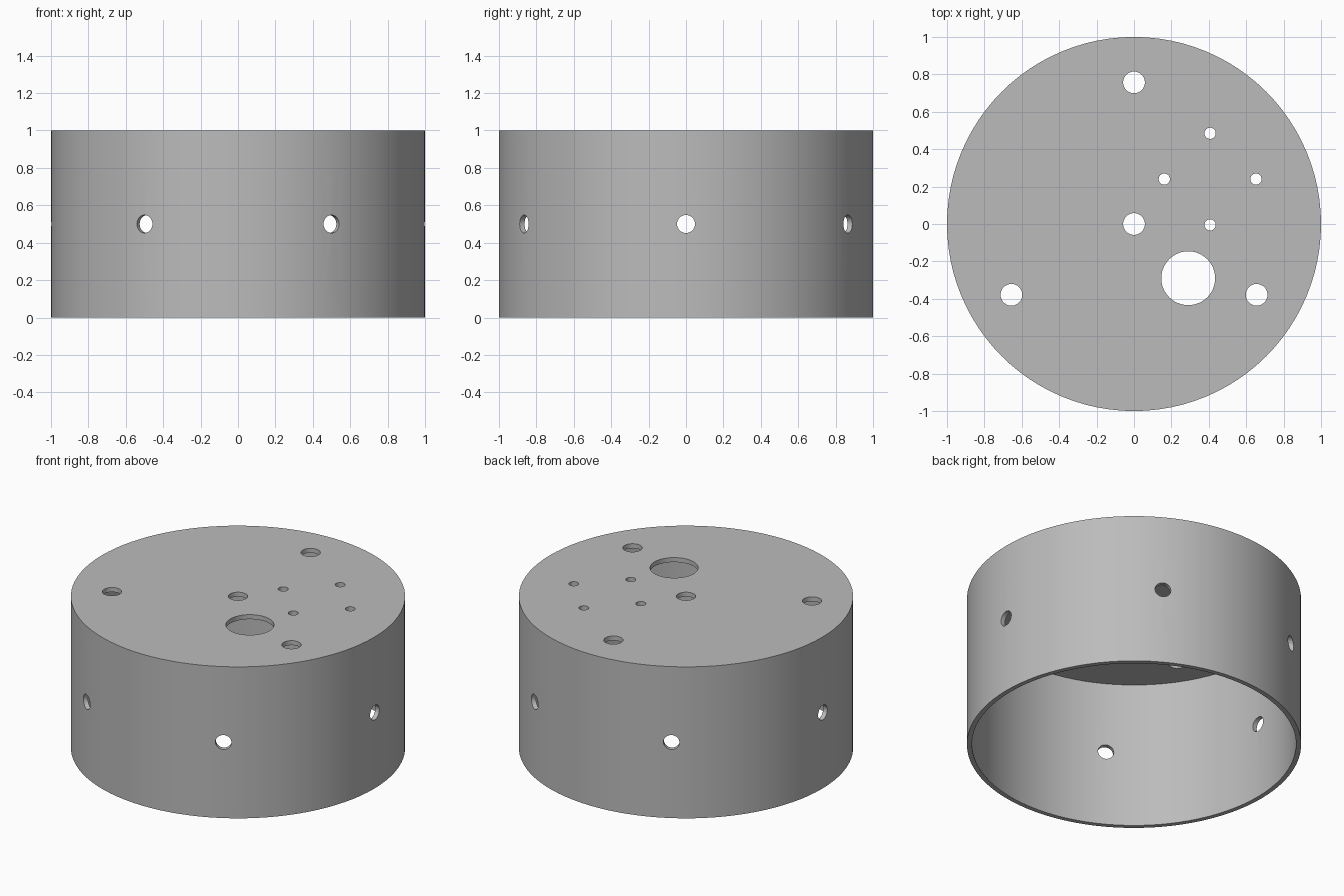
import bpy, bmesh, math
from mathutils import Matrix, Vector

cube = bpy.data.objects.get("Cube")
if cube:
    bpy.data.objects.remove(cube, do_unlink=True)

RADIUS, HEIGHT, WALL = 1.0, 1.0, 0.03
SEGMENTS = 96

grey = bpy.data.materials.new("plain grey")
grey.use_nodes = True
colour = (0.5, 0.5, 0.5, 1)
grey.diffuse_color = colour
grey.node_tree.nodes["Principled BSDF"].inputs["Base Color"].default_value = colour


def add_cylinder(bm, radius, depth, matrix, segments):
    bmesh.ops.create_cone(bm, cap_ends=True, segments=segments, radius1=radius,
                          radius2=radius, depth=depth, matrix=matrix)


def make_object(name, bm):
    mesh = bpy.data.meshes.new(name)
    bm.to_mesh(mesh)
    bm.free()
    obj = bpy.data.objects.new(name, mesh)
    bpy.context.collection.objects.link(obj)
    return obj


def cut(target, bm):
    """Subtract the cutter geometry from the target and discard the cutter."""
    cutter = make_object("cutter", bm)
    cutter.hide_render = True
    mod = target.modifiers.new("cut", "BOOLEAN")
    mod.operation, mod.solver, mod.object = "DIFFERENCE", "EXACT", cutter
    bpy.context.view_layer.objects.active = target
    bpy.ops.object.modifier_apply(modifier=mod.name)
    bpy.data.objects.remove(cutter, do_unlink=True)


# Round housing
bm = bmesh.new()
add_cylinder(bm, RADIUS, HEIGHT, Matrix.Translation((0, 0, HEIGHT / 2)), SEGMENTS)
housing = make_object("round_housing", bm)
housing.data.materials.append(grey)

# Hollow interior, open at the bottom
bm = bmesh.new()
add_cylinder(bm, RADIUS - WALL, HEIGHT, Matrix.Translation((0, 0, HEIGHT / 2 - WALL)), SEGMENTS)
cut(housing, bm)

# Holes in the lid: centre, three mounting holes, four screw holes, large port
holes = [(0, 0, 0.058), (0.29, -0.29, 0.144)]
for i in range(3):
    a = math.radians(90 + 120 * i)
    holes.append((0.757 * math.cos(a), 0.757 * math.sin(a), 0.058))
for i in range(4):
    a = math.radians(90 * i)
    holes.append((0.407 + 0.245 * math.cos(a), 0.24 + 0.245 * math.sin(a), 0.03))
bm = bmesh.new()
for x, y, r in holes:
    add_cylinder(bm, r, 0.2, Matrix.Translation((x, y, HEIGHT)), 48)

# Six holes around the wall
for i in range(6):
    turn = Matrix.Rotation(math.radians(60 * i), 4, "Z")
    place = Matrix.Translation((RADIUS, 0, HEIGHT / 2)) @ Matrix.Rotation(math.pi / 2, 4, "Y")
    add_cylinder(bm, 0.048, 0.3, turn @ place, 32)
cut(housing, bm)

# Smooth the round walls, keep the rims sharp
bpy.ops.object.select_all(action="DESELECT")
housing.select_set(True)
bpy.context.view_layer.objects.active = housing
bpy.ops.object.shade_smooth_by_angle(angle=math.radians(30))
